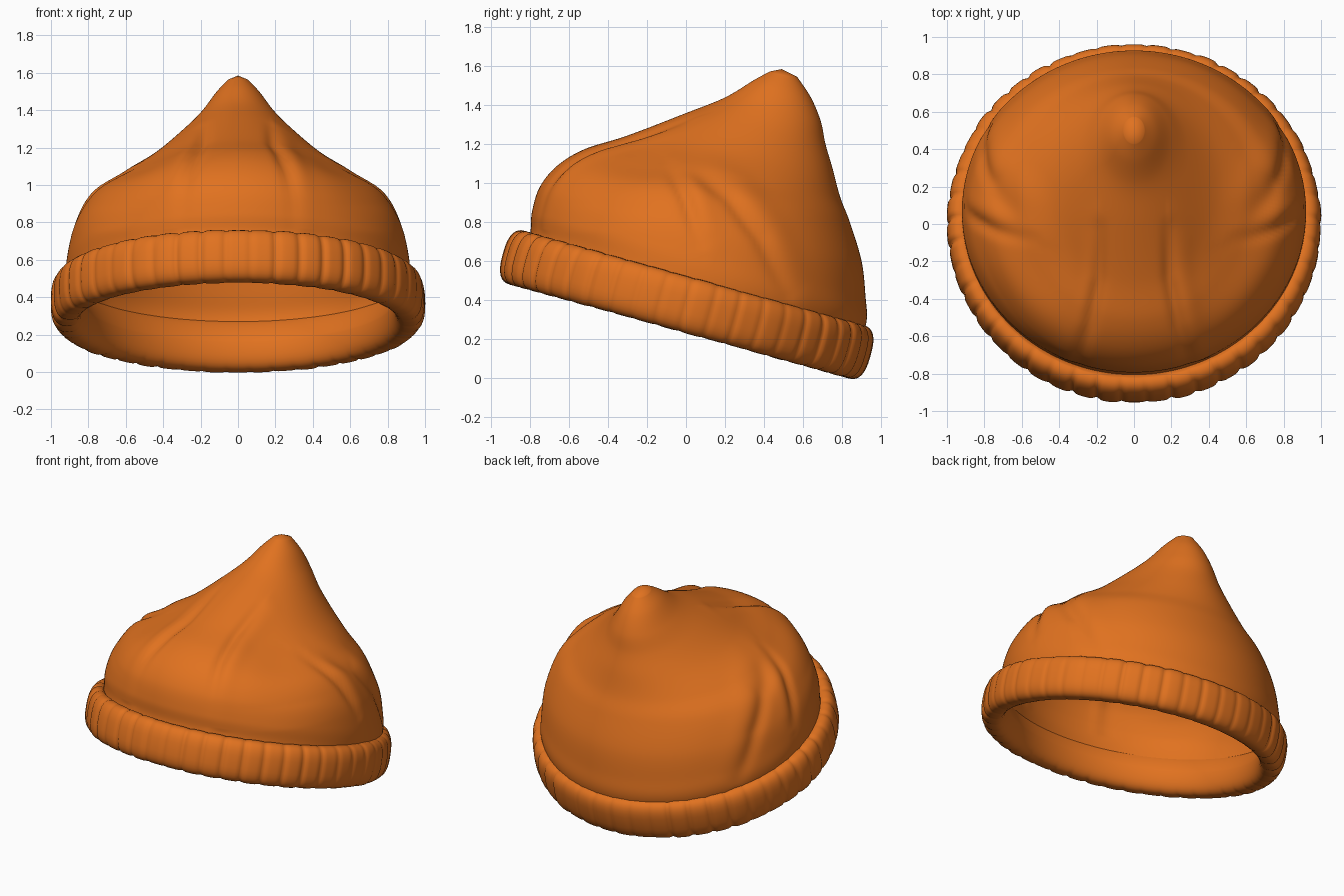
import bpy, bmesh, math, random
from mathutils import Vector, Matrix

if "Cube" in bpy.data.objects:
    bpy.data.objects.remove(bpy.data.objects["Cube"])

random.seed(4)
wool = bpy.data.materials.new("orange wool")
wool.diffuse_color = (0.75, 0.168, 0.014, 1)
wool.use_nodes = True
wool.node_tree.nodes["Principled BSDF"].inputs["Base Color"].default_value = wool.diffuse_color


def finish(bm, name):
    me = bpy.data.meshes.new(name)
    bm.to_mesh(me)
    bm.free()
    me.materials.append(wool)
    for p in me.polygons:
        p.use_smooth = True
    ob = bpy.data.objects.new(name, me)
    bpy.context.collection.objects.link(ob)
    return ob


def spline(rows, t):
    """Catmull-Rom through a table of rows, t in 0..len-1."""
    i = min(int(t), len(rows) - 2)
    u = t - i
    get = lambda k: rows[max(0, min(len(rows) - 1, k))]
    out = []
    for a, b, c, d in zip(get(i - 1), get(i), get(i + 1), get(i + 2)):
        out.append(0.5 * (2 * b + (c - a) * u + (2 * a - 5 * b + 4 * c - d) * u * u
                          + (3 * b - a - 3 * c + d) * u ** 3))
    return out


def fold(p, path, width):
    """Soft groove with a raised lip on one side, tapering at both ends."""
    best, s_at, side = 9.0, 0.0, 0.0
    n = len(path) - 1
    p = Vector(p)
    for k in range(n):
        a, b = Vector(path[k]), Vector(path[k + 1])
        d = b - a
        s = max(0, min(1, (p - a).dot(d) / d.length_squared))
        off = p - (a + d * s)
        if off.length < best:
            best, s_at = off.length, (k + s) / n
            side = math.copysign(best, d.x * off.y - d.y * off.x)
    taper = math.sin(math.pi * (0.08 + 0.84 * s_at))
    groove = -math.exp(-(best / width) ** 2)
    lip = 0.5 * math.exp(-((side - 2.2 * width) / (1.6 * width)) ** 2)
    return (groove + lip) * taper


# crown: tilted rings given by front (y, z), back (y, z) and half width
rings = [(-.85, .62, .88, .15, .905), (-.80, .74, .925, .29, .92),
         (-.79, .85, .92, .42, .91), (-.75, .98, .90, .60, .87),
         (-.66, 1.09, .84, .80, .78), (-.52, 1.175, .79, .93, .63),
         (-.30, 1.245, .75, 1.08, .45), (0, 1.36, .715, 1.20, .30),
         (.20, 1.44, .69, 1.32, .20), (.35, 1.53, .64, 1.44, .12),
         (.43, 1.573, .57, 1.545, .055)]
SEG, STEPS = 200, 90
bm = bmesh.new()
grid = []
for i in range(STEPS + 1):
    fy, fz, by, bz, w = spline(rings, i / STEPS * (len(rings) - 1))
    row = []
    for j in range(SEG):
        a = 2 * math.pi * j / SEG
        c = math.cos(a)
        row.append(bm.verts.new((-w * math.sin(a), (fy + by) / 2 + (by - fy) / 2 * c,
                                 (fz + bz) / 2 + (bz - fz) / 2 * c)))
    grid.append(row)
for i in range(STEPS):
    for j in range(SEG):
        k = (j + 1) % SEG
        bm.faces.new((grid[i][j], grid[i][k], grid[i + 1][k], grid[i + 1][j]))
tip = bm.verts.new((0, .49, 1.585))
for j in range(SEG):
    bm.faces.new((grid[-1][j], grid[-1][(j + 1) % SEG], tip))
bm.normal_update()

# folds in the knit, the same on both sides
front_fold = [(.18, -.02), (.19, -.30), (.24, -.55), (.29, -.72)]    # x, y
side_fold = [(-.08, 1.09), (0, .92), (.07, .70)]                      # y, z
long_fold = [(.02, 1.07), (.22, .93), (.38, .72), (.52, .44)]         # y, z
moves = {}
for v in bm.verts:
    x, y, z = abs(v.co.x), v.co.y, v.co.z
    d = 0
    if y < .2 and z > .75:
        d += .022 * fold((x, y), front_fold, .035)
    # shallow hollow between the raised front and the shoulders
    d -= .035 * math.exp(-((x - .52) / .24) ** 2 - ((y + .28) / .28) ** 2) * max(0, min(1, (z - .75) / .15))
    side = max(0, min(1, (x - .35) / .25))
    if side > 0:
        d += side * .020 * fold((y, z), side_fold, .035)
        d += side * .020 * fold((y, z), long_fold, .04)
    moves[v] = v.normal * d
for v, m in moves.items():
    v.co += m
crown = finish(bm, "crown")
shell = crown.modifiers.new("thickness", "SOLIDIFY")
shell.thickness = .025
shell.offset = -1

# brim: ribbed rolled cuff, tilted down towards the back
RIBS, PER, PROF = 46, 10, 32
tilt = Matrix.Translation((0, .003, .378)) @ Matrix.Rotation(math.radians(-15.5), 4, 'X')
depth = [random.uniform(.005, .015) for _ in range(RIBS)]
shift = [random.uniform(-.003, .004) for _ in range(RIBS)]
power = lambda c, e: math.copysign(abs(c) ** e, c)
bm = bmesh.new()
loops = []
for j in range(RIBS * PER):
    a = 2 * math.pi * j / (RIBS * PER)
    rib, u = divmod(j, PER)
    u = u / PER
    near = min(u, 1 - u)
    seam = rib if u < .5 else (rib + 1) % RIBS
    groove = depth[seam] * math.exp(-(near / .13) ** 2)
    swell = shift[rib] * math.sin(math.pi * u)
    row = []
    for i in range(PROF):
        b = 2 * math.pi * i / PROF
        cb, sb = math.cos(b), math.sin(b)
        # the inner upper side slopes away so that it runs into the crown lining
        e = 1.5 if cb < 0 and sb > 0 else .75
        c, s = power(cb, e), power(sb, e)
        outer = (cb + 1) / 2
        r = .918 + (.082 if c > 0 else .085) * c - (groove - swell) * outer
        h = (.142 - (groove - swell) * .4) * s
        row.append(bm.verts.new(tilt @ Vector((r * math.cos(a), .98 * r * math.sin(a), h))))
    loops.append(row)
for j in range(len(loops)):
    p, q = loops[j], loops[(j + 1) % len(loops)]
    for i in range(PROF):
        k = (i + 1) % PROF
        bm.faces.new((p[i], q[i], q[k], p[k]))
bmesh.ops.recalc_face_normals(bm, faces=bm.faces)
finish(bm, "ribbed_brim")
